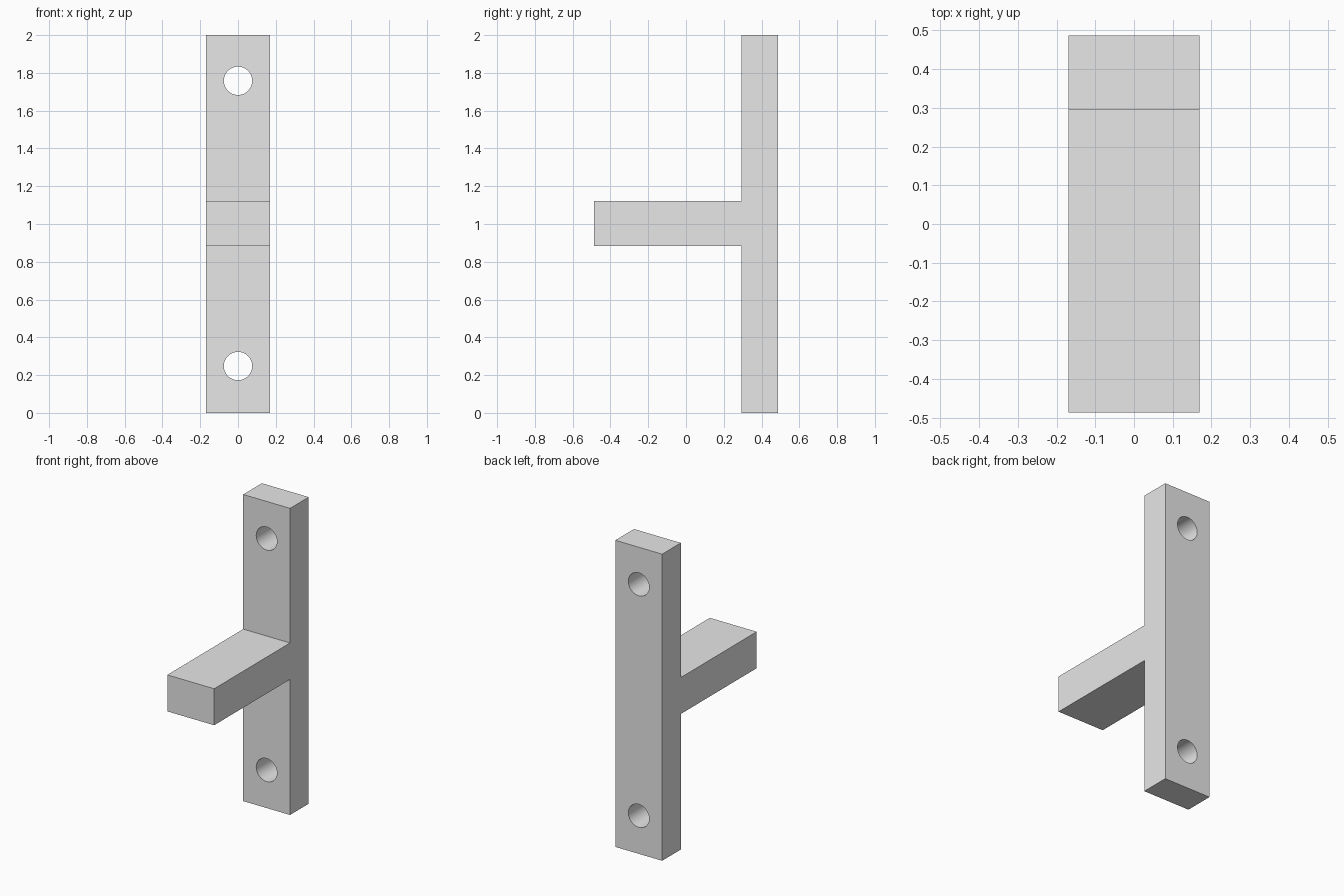
import bpy
import bmesh
from math import radians

cube = bpy.data.objects.get("Cube")
if cube:
    bpy.data.objects.remove(cube, do_unlink=True)

HALF_WIDTH = 0.169
BACK, PLATE_FRONT, ARM_TIP = 0.487, 0.295, -0.487
ARM_BOTTOM, ARM_TOP, HEIGHT = 0.884, 1.122, 2.0
HOLE_RADIUS, HOLE_HEIGHTS = 0.075, (0.248, 1.758)

# Plain grey finish
grey = bpy.data.materials.new("grey")
grey.use_nodes = True
colour = (0.8, 0.8, 0.8, 1)
grey.diffuse_color = colour
grey.node_tree.nodes["Principled BSDF"].inputs["Base Color"].default_value = colour

# Bracket: T-shaped side profile (y, z) extruded across its width
profile = [(BACK, 0), (BACK, HEIGHT), (PLATE_FRONT, HEIGHT),
           (PLATE_FRONT, ARM_TOP), (ARM_TIP, ARM_TOP),
           (ARM_TIP, ARM_BOTTOM), (PLATE_FRONT, ARM_BOTTOM), (PLATE_FRONT, 0)]
bm = bmesh.new()
side = bm.faces.new([bm.verts.new((-HALF_WIDTH, y, z)) for y, z in profile])
extruded = bmesh.ops.extrude_face_region(bm, geom=[side])["geom"]
bmesh.ops.translate(bm, vec=(2 * HALF_WIDTH, 0, 0),
                    verts=[v for v in extruded if isinstance(v, bmesh.types.BMVert)])
bmesh.ops.recalc_face_normals(bm, faces=bm.faces)
mesh = bpy.data.meshes.new("bracket")
bm.to_mesh(mesh)
bm.free()
mesh.materials.append(grey)
bracket = bpy.data.objects.new("bracket", mesh)
bpy.context.collection.objects.link(bracket)


def drill(target, z):
    """Cut a round hole through the plate at height z."""
    bpy.ops.mesh.primitive_cylinder_add(
        vertices=64, radius=HOLE_RADIUS, depth=0.5,
        location=(0, (BACK + PLATE_FRONT) / 2, z), rotation=(radians(90), 0, 0))
    cutter = bpy.context.object
    cutter.name = "hole_cutter"
    cutter.hide_render = True
    cutter.data.materials.append(grey)
    hole = target.modifiers.new("hole", "BOOLEAN")
    hole.operation = "DIFFERENCE"
    hole.solver = "EXACT"
    hole.object = cutter
    bpy.ops.object.select_all(action="DESELECT")
    bpy.context.view_layer.objects.active = target
    target.select_set(True)
    bpy.ops.object.modifier_apply(modifier=hole.name)
    bpy.data.objects.remove(cutter, do_unlink=True)


# Screw holes near both ends of the plate
for height in HOLE_HEIGHTS:
    drill(bracket, height)
bpy.ops.object.shade_smooth_by_angle(angle=radians(30))
